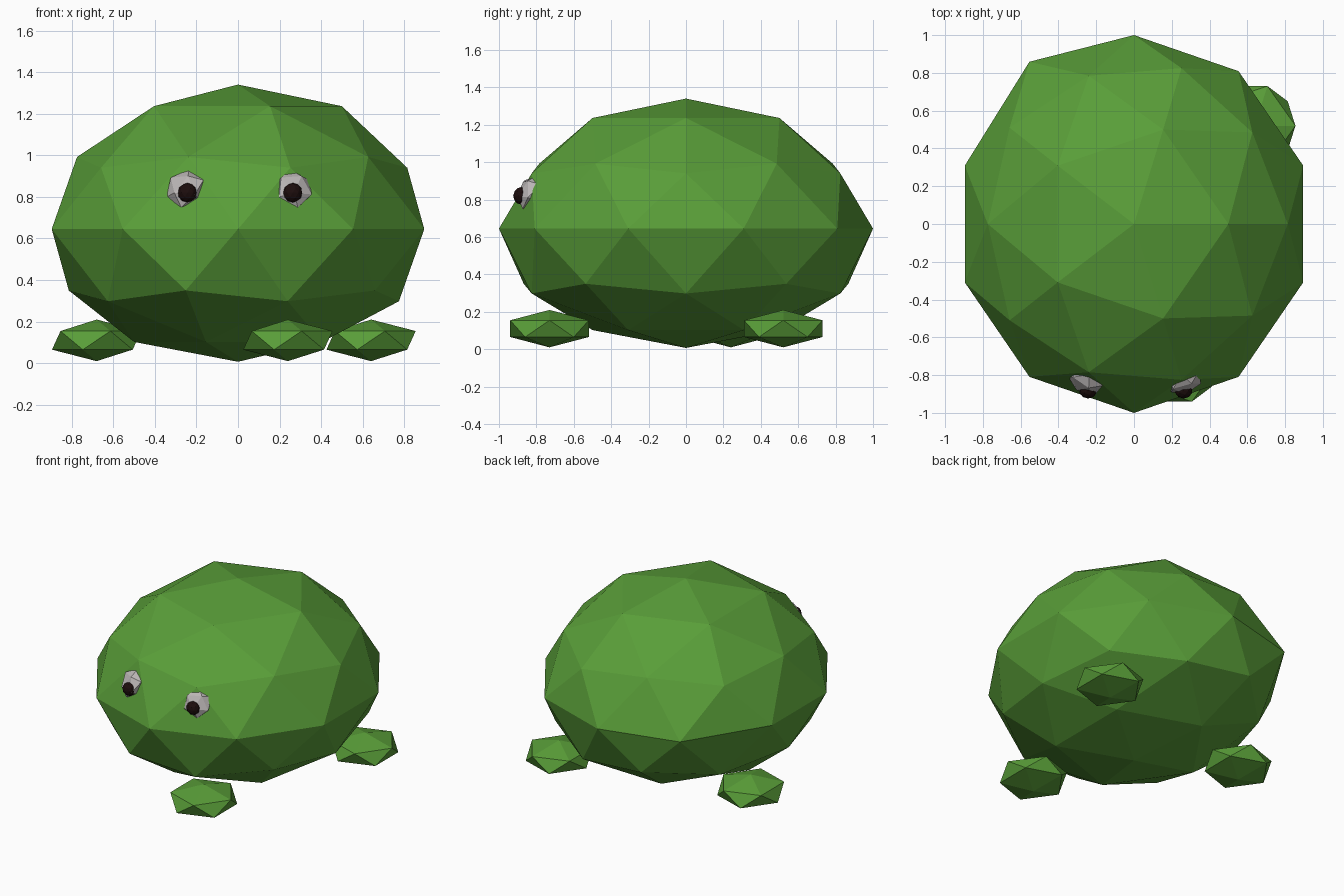
import bpy
from math import radians

cube = bpy.data.objects.get("Cube")
if cube:
    bpy.data.objects.remove(cube, do_unlink=True)


def material(name, rgb):
    mat = bpy.data.materials.new(name)
    mat.use_nodes = True
    colour = (*rgb, 1.0)
    mat.diffuse_color = colour
    bsdf = next(n for n in mat.node_tree.nodes if n.type == 'BSDF_PRINCIPLED')
    bsdf.inputs["Base Color"].default_value = colour
    return mat


green = material("leaf green", (0.10, 0.34, 0.04))
pale_grey = material("pale grey", (0.50, 0.47, 0.47))
dark_brown = material("dark brown", (0.012, 0.004, 0.004))


def blob(name, mat, location, scale, detail=1, rotation=(0, 0, 0)):
    """Flat-shaded icosphere used for every part."""
    bpy.ops.mesh.primitive_ico_sphere_add(
        subdivisions=detail, radius=1, location=location, rotation=rotation)
    obj = bpy.context.object
    obj.name = name
    obj.scale = scale
    obj.data.materials.append(mat)
    return obj


# Body: squashed ball, slightly narrower around the middle, taller crown
body = blob("body", green, (0, 0, 0.645), (1, 1, 1), detail=2)
for v in body.data.vertices:
    x, y, z = v.co
    if abs(z) < 0.1:
        v.co.x = x * 0.942
    else:
        v.co.x = x * (0.95 if abs(z) > 0.6 else 0.91)
    if 0.1 < abs(z) < 0.6:
        v.co.y = y * (0.97 if z > 0 else 1.02)
    if z > 0.6:
        v.co.z = z * 0.695
    elif z < -0.6:
        v.co.z = z * 0.638
    else:
        v.co.z = z * 0.66
    # uneven back corner of the widest ring
    if abs(z) < 0.1 and x < -0.4 and y > 0.7:
        v.co.y += 0.05

# Three flattened feet
feet = {
    "front_left_foot": (0.24, -0.73),
    "back_left_foot": (0.64, 0.52),
    "right_foot": (-0.68, 0.24),
}
for name, (x, y) in feet.items():
    blob(name, green, (x, y, 0.11), (0.24, 0.247, 0.1))

# Eyes: flattened grey lumps lying on the face, with dark pupils
for side, x in (("right", -0.255), ("left", 0.27)):
    turn = radians(25 if x > 0 else -25)
    blob(side + "_eye", pale_grey, (x, -0.835, 0.84), (0.1, 0.055, 0.1),
         rotation=(radians(-25), 0, turn))
    blob(side + "_pupil", dark_brown, (x + (0.012 if x < 0 else -0.007), -0.882, 0.82),
         (0.047, 0.042, 0.047), detail=2)
